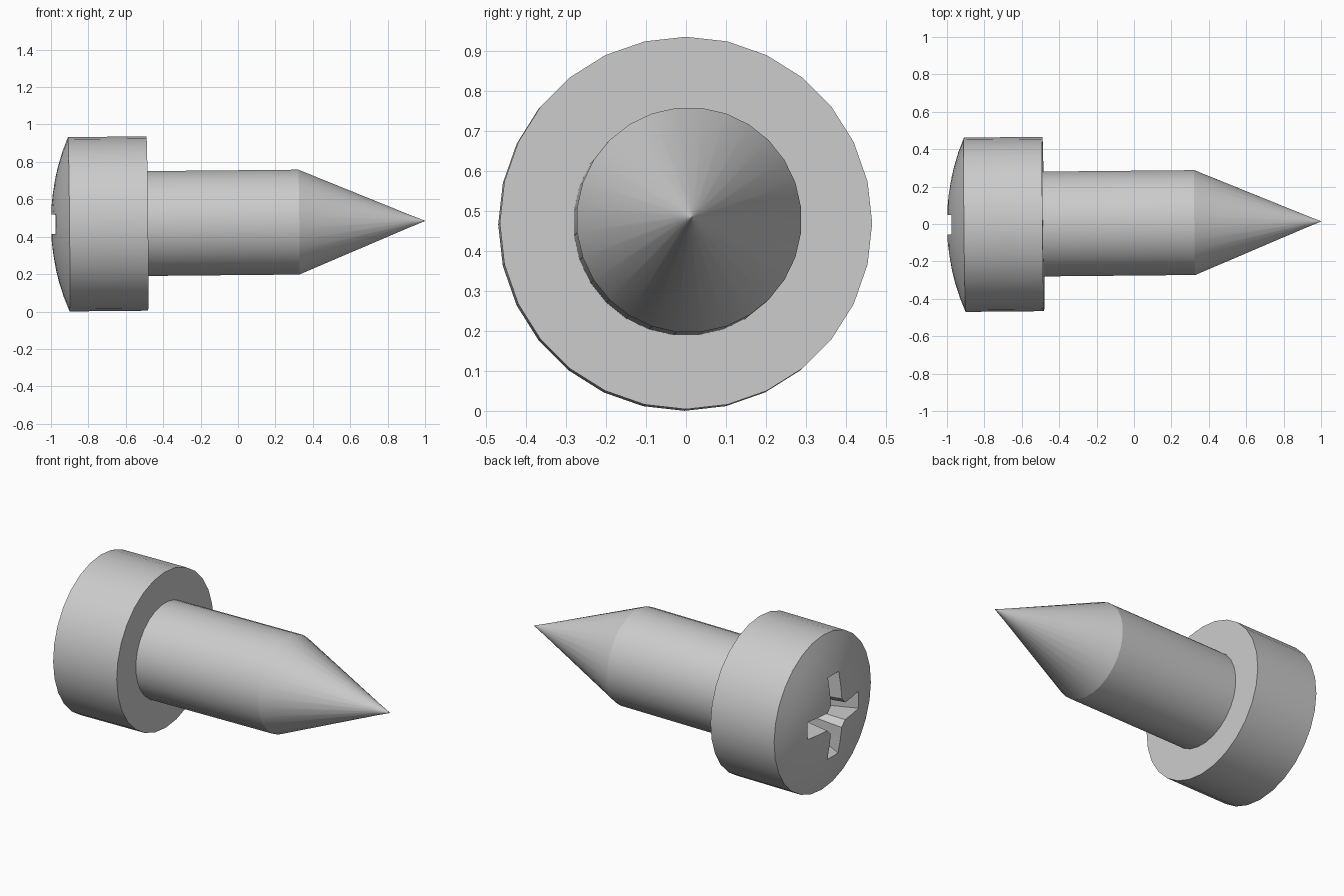
import bpy, bmesh
from math import sin, cos, pi, sqrt, radians
from mathutils import Vector, Matrix

if "Cube" in bpy.data.objects:
    bpy.data.objects.remove(bpy.data.objects["Cube"])

SIDES = 28
# The screw axis leans very slightly off x; the local frame sits under the head
AXIS = Vector((1, 0.0095, 0.0095)).normalized()
FRAME = (Matrix.Translation((-0.485, 0, 0.4705))
         @ Vector((1, 0, 0)).rotation_difference(AXIS).to_matrix().to_4x4())


def make_object(name, bm):
    bmesh.ops.recalc_face_normals(bm, faces=bm.faces)
    bm.transform(FRAME)
    mesh = bpy.data.meshes.new(name)
    bm.to_mesh(mesh)
    bm.free()
    obj = bpy.data.objects.new(name, mesh)
    bpy.context.collection.objects.link(obj)
    return obj


def loft(name, rings):
    """Skin a list of closed loops and cap both ends."""
    bm = bmesh.new()
    loops = [[bm.verts.new(p) for p in ring] for ring in rings]
    for a, b in zip(loops, loops[1:]):
        n = len(a)
        for i in range(n):
            bm.faces.new((a[i], a[(i + 1) % n], b[(i + 1) % n], b[i]))
    bm.faces.new(loops[0])
    bm.faces.new(loops[-1])
    return make_object(name, bm)


def ring(x, r, phase=0.0):
    return [(x, r * sin(2 * pi * (i + phase) / SIDES), r * cos(2 * pi * (i + phase) / SIDES))
            for i in range(SIDES)]


def smooth(obj, angle):
    bpy.ops.object.select_all(action='DESELECT')
    obj.select_set(True)
    bpy.context.view_layer.objects.active = obj
    bpy.ops.object.shade_smooth_by_angle(angle=radians(angle))


# Head: cylinder with a shallow spherical dome
R, RIM, TOP = 0.466, -0.42, -0.516
BALL = (R * R + (RIM - TOP) ** 2) / (2 * (RIM - TOP))
dome = [ring(TOP + BALL - sqrt(BALL ** 2 - r * r), r)
        for r in (0.03, 0.1, 0.17, 0.24, 0.31, 0.39, R)]
head = loft("screw_head", dome + [ring(0, R)])


# Cross recess: plus-shaped cutter tapering inwards
def cross(x, length, half, chamfer):
    pts = []
    for k in range(4):
        c, s = round(cos(k * pi / 2)), round(sin(k * pi / 2))
        for y, z in ((chamfer, -half), (length, -half), (length, half), (chamfer, half)):
            pts.append((x, y * c - z * s, y * s + z * c))
    return pts


cutter = loft("recess_cutter", [cross(TOP - 0.05, 0.255, 0.053, 0.085),
                                cross(TOP + 0.02, 0.25, 0.052, 0.085),
                                cross(TOP + 0.27, 0.11, 0.035, 0.06)])
cutter.hide_render = True
mod = head.modifiers.new("cross_recess", 'BOOLEAN')
mod.operation = 'DIFFERENCE'
mod.solver = 'EXACT'
mod.object = cutter
bpy.context.view_layer.objects.active = head
bpy.ops.object.modifier_apply(modifier=mod.name)
bpy.data.objects.remove(cutter)
smooth(head, 20)

# Shank with its conical point
shank = loft("pointed_shank", [ring(-0.01, 0.282, 0.5), ring(0.81, 0.282, 0.5),
                               ring(1.40, 0.035, 0.5), ring(1.485, 0.001, 0.5)])
smooth(shank, 20)
